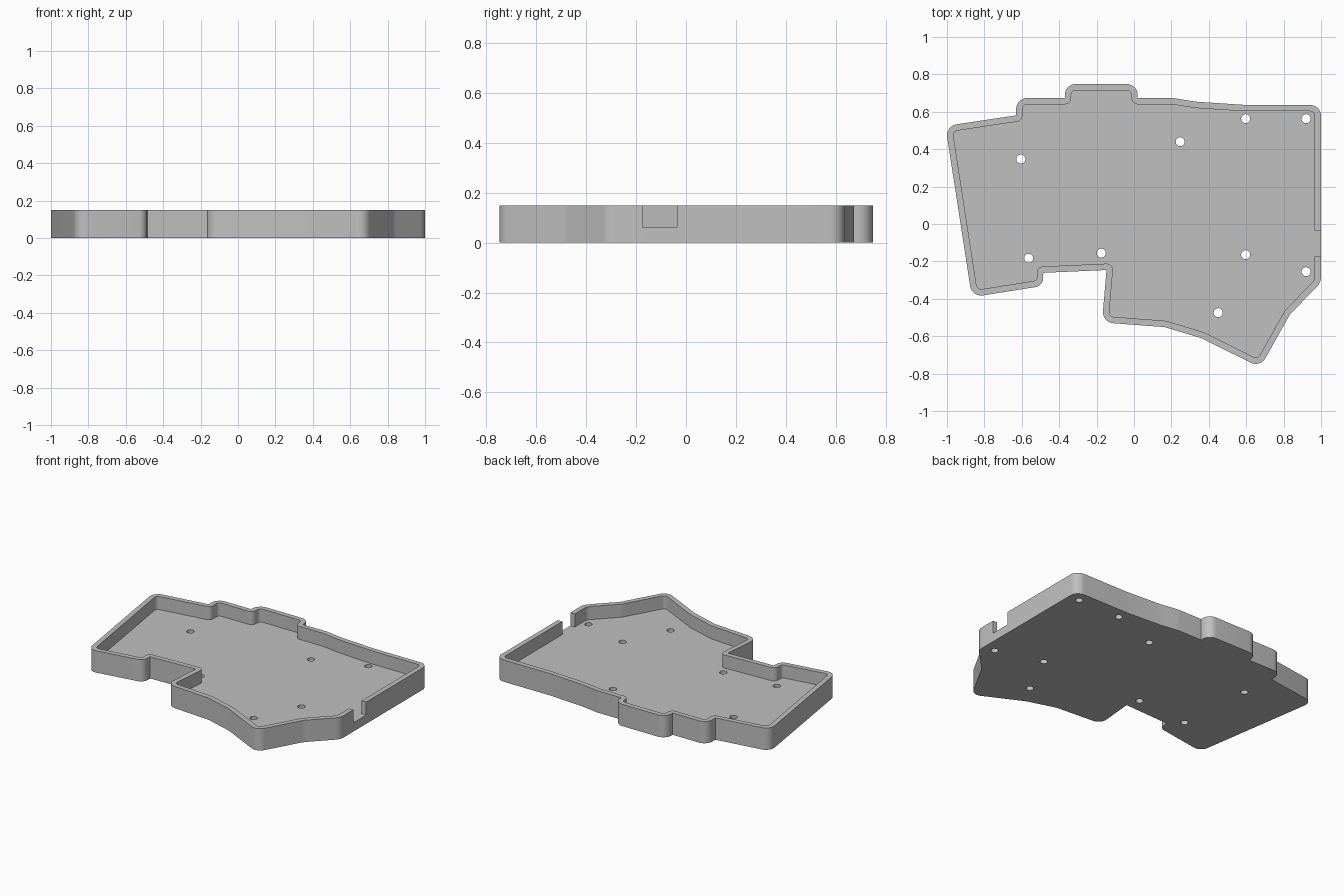
import bpy, bmesh, math
from mathutils import Vector, Matrix

if "Cube" in bpy.data.objects:
    bpy.data.objects.remove(bpy.data.objects["Cube"], do_unlink=True)

WALL, FLOOR, HEIGHT = 0.034, 0.06, 0.15
SLOT = (-0.036, -0.174)
R, SOFT = 0.06, 0.1

# Outline corners, clockwise from the back right corner of the tray: x, y, fillet radius
outline = [
    (-1.008, 0.524, R), (-0.63, 0.581, 0), (-0.63, 0.674, R),
    (-0.37, 0.674, 0), (-0.37, 0.749, R), (0.02, 0.749, R), (0.02, 0.674, 0),
    (0.205, 0.674, SOFT), (0.33, 0.654, SOFT), (0.59, 0.637, SOFT), (1, 0.637, R),
    (1, SLOT[0], 0), (1, SLOT[1], 0),
    (1, -0.314, 0.08), (0.835, -0.481, SOFT), (0.675, -0.767, R),
    (0.36, -0.61, SOFT), (0.163, -0.551, SOFT), (-0.171, -0.526, R),
    (-0.147, -0.246, 0), (-0.485, -0.261, 0), (-0.487, -0.331, 0.05),
    (-0.867, -0.391, R),
]
holes = [(-0.605, 0.347), (0.247, 0.44), (0.597, 0.563), (0.92, 0.563), (-0.563, -0.183),
         (-0.175, -0.156), (0.597, -0.164), (0.92, -0.255), (0.45, -0.474)]

grey = bpy.data.materials.new("plain grey")
grey.use_nodes = True
grey.diffuse_color = (0.53, 0.53, 0.53, 1)
grey.node_tree.nodes["Principled BSDF"].inputs["Base Color"].default_value = grey.diffuse_color


def wall_lines(corners):
    """Filleted outer line and the matching inner line, one wall thickness inside."""
    outer, inner = [], []
    count = len(corners)
    for i, (x, y, r) in enumerate(corners):
        p = Vector((x, y))
        before = (p - Vector(corners[i - 1][:2])).normalized()
        after = (Vector(corners[(i + 1) % count][:2]) - p).normalized()
        turn = math.atan2(before.x * after.y - before.y * after.x, before.dot(after))
        side = 1 if turn < 0 else -1
        normal = Vector((before.y, -before.x))
        centre = p - before * r * math.tan(abs(turn) / 2) + normal * r * side
        steps = max(1, math.ceil(abs(turn) / math.radians(10))) if abs(turn) > 0.001 else 0
        for s in range(steps + 1):
            n = Matrix.Rotation(turn * s / max(steps, 1), 2) @ normal
            outer.append(centre - n * r * side)
            inner.append(outer[-1] + n * WALL)
    return outer, inner


def new_object(name, bm):
    mesh = bpy.data.meshes.new(name)
    bm.to_mesh(mesh)
    bm.free()
    ob = bpy.data.objects.new(name, mesh)
    bpy.context.collection.objects.link(ob)
    return ob


# Tray: bottom, floor and a rim that is left open at the side slot
outer, inner = wall_lines(outline)
bm = bmesh.new()


def ring(line, z):
    return [bm.verts.new((p.x, p.y, z)) for p in line]


base, sill, lip = ring(outer, 0), ring(outer, FLOOR), ring(outer, HEIGHT)
rim, foot = ring(inner, HEIGHT), ring(inner, FLOOR)
for i in range(len(outer)):
    j = (i + 1) % len(outer)
    in_slot = all(outer[k].x > 0.99 and SLOT[1] - 0.001 < outer[k].y < SLOT[0] + 0.001
                  for k in (i, j))
    rows = [base, sill, foot] if in_slot else [base, sill, lip, rim, foot]
    for a, b in zip(rows, rows[1:]):
        bm.faces.new((a[i], a[j], b[j], b[i]))
    if in_slot:
        for k in (i, j):
            bm.faces.new((sill[k], lip[k], rim[k], foot[k]))
bm.faces.new(base)
bm.faces.new(foot)
bmesh.ops.remove_doubles(bm, verts=bm.verts, dist=0.0001)
bmesh.ops.recalc_face_normals(bm, faces=bm.faces)
tray = new_object("case_tray", bm)
tray.data.materials.append(grey)

# Screw holes through the floor
bm = bmesh.new()
for x, y in holes:
    bmesh.ops.create_cone(bm, cap_ends=True, segments=32, radius1=0.024, radius2=0.024,
                          depth=0.2, matrix=Matrix.Translation((x, y, 0.03)))
cutter = new_object("screw_hole_cutter", bm)
cutter.hide_render = True
cut = tray.modifiers.new("screw_holes", "BOOLEAN")
cut.operation, cut.solver, cut.object = "DIFFERENCE", "EXACT", cutter

bpy.ops.object.select_all(action="DESELECT")
bpy.context.view_layer.objects.active = tray
tray.select_set(True)
bpy.ops.object.modifier_apply(modifier=cut.name)
bpy.data.objects.remove(cutter, do_unlink=True)
bpy.ops.object.shade_smooth_by_angle(angle=math.radians(30))
